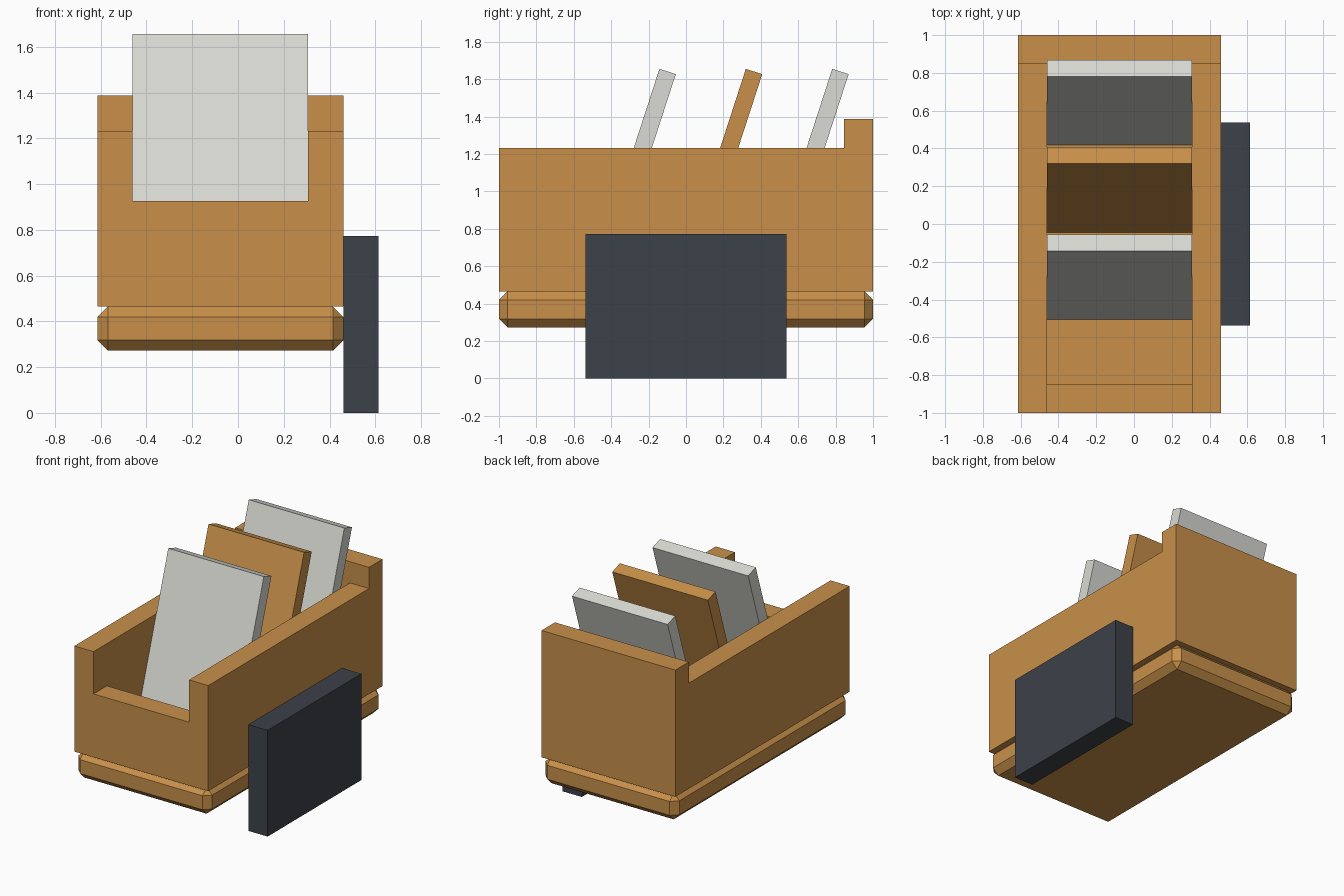
import bpy
import math

cube = bpy.data.objects.get("Cube")
if cube:
    bpy.data.objects.remove(cube, do_unlink=True)


def material(name, rgb):
    m = bpy.data.materials.new(name)
    m.use_nodes = True
    color = (*rgb, 1.0)
    m.diffuse_color = color
    m.node_tree.nodes["Principled BSDF"].inputs["Base Color"].default_value = color
    return m


ORANGE = material("warm orange", (0.58, 0.28, 0.068))
WHITE = material("off white", (0.70, 0.70, 0.66))
DARK = material("dark slate", (0.046, 0.054, 0.067))


def box(name, mat, x, y, z, tilt=0.0):
    """Box from (min, max) ranges, optionally tilted about x."""
    ranges = (x, y, z)
    bpy.ops.mesh.primitive_cube_add(size=1, location=[sum(r) / 2 for r in ranges])
    ob = bpy.context.object
    ob.name = name
    ob.scale = [r[1] - r[0] for r in ranges]
    bpy.ops.object.transform_apply(location=False, rotation=False, scale=True)
    ob.rotation_euler.x = tilt
    ob.data.materials.append(mat)
    return ob


LEFT, RIGHT = 0.461, -0.615        # outer sides of the tray
IN_LEFT, IN_RIGHT = 0.307, -0.461  # inner sides of the tray
BASE, FLOOR, RIM = 0.465, 0.535, 1.232

# Chamfered base
base = box("base", ORANGE, (RIGHT, LEFT), (-1, 1), (0.272, BASE))
bevel = base.modifiers.new("chamfer", "BEVEL")
bevel.width = 0.046
bevel.segments = 1

# Open tray: two sides, low front, raised back and floor
box("left_wall", ORANGE, (IN_LEFT, LEFT), (-1, 0.846), (BASE, RIM))
box("right_wall", ORANGE, (RIGHT, IN_RIGHT), (-1, 0.846), (BASE, RIM))
box("front_wall", ORANGE, (IN_RIGHT, IN_LEFT), (-1, -0.846), (BASE, 0.925))
box("back_wall", ORANGE, (RIGHT, LEFT), (0.846, 1), (BASE, 1.386))
box("tray_floor", ORANGE, (IN_RIGHT, IN_LEFT), (-0.846, 0.846), (BASE, FLOOR))

# Slanted panels leaning back in the tray
TILT = math.radians(18)
LENGTH, THICK = 1.19, 0.092
for name, mat, top_y in (("front_panel", WHITE, -0.142),
                         ("middle_panel", ORANGE, 0.32),
                         ("rear_panel", WHITE, 0.782)):
    cy = top_y + THICK / 2 * math.cos(TILT) - LENGTH / 2 * math.sin(TILT)
    cz = 1.655 - THICK / 2 * math.sin(TILT) - LENGTH / 2 * math.cos(TILT)
    box(name, mat, (IN_RIGHT, IN_LEFT),
        (cy - THICK / 2, cy + THICK / 2),
        (cz - LENGTH / 2, cz + LENGTH / 2), -TILT)

# Dark block on the left side
box("side_block", DARK, (LEFT, 0.615), (-0.538, 0.538), (0, 0.772))
